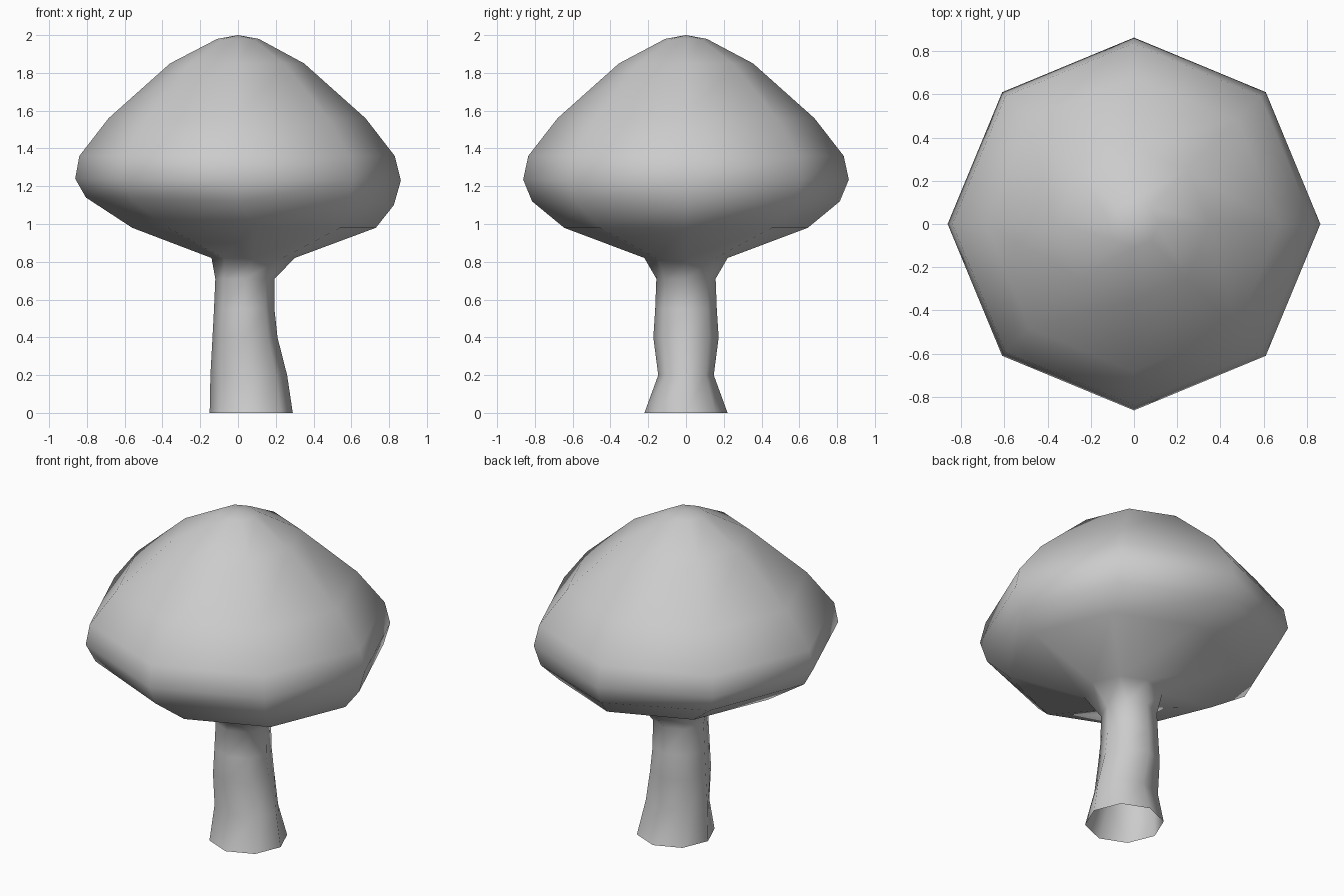
import bpy, bmesh
from math import sin, cos, pi

if "Cube" in bpy.data.objects:
    bpy.data.objects.remove(bpy.data.objects["Cube"])

SIDES = 8


def lofted(name, rings, apex=None):
    """Skin octagonal rings (z, centre x, radius x, radius y, tilt in z)."""
    bm = bmesh.new()
    loops = []
    for z, cx, rx, ry, tilt in rings:
        loops.append([bm.verts.new((cx + rx * cos(a), ry * sin(a), z + tilt * cos(a)))
                      for a in (2 * pi * i / SIDES for i in range(SIDES))])
    for lo, hi in zip(loops, loops[1:]):
        for i in range(SIDES):
            j = (i + 1) % SIDES
            bm.faces.new((lo[i], lo[j], hi[j], hi[i]))
    if apex:
        tip = bm.verts.new(apex)
        top = loops[-1]
        for i in range(SIDES):
            bm.faces.new((top[i], top[(i + 1) % SIDES], tip))
    for f in bm.faces:
        f.smooth = True
    me = bpy.data.meshes.new(name)
    bm.to_mesh(me)
    bm.free()
    ob = bpy.data.objects.new(name, me)
    bpy.context.collection.objects.link(ob)
    return ob


# One continuous skin: open-bottomed leaning stem flaring into the domed cap
lofted("mushroom", [
    # stem
    (0.00, 0.07, 0.22, 0.22, 0),
    (0.20, 0.057, 0.203, 0.147, 0),
    (0.40, 0.037, 0.172, 0.173, 0),
    (0.55, 0.033, 0.160, 0.163, 0),
    (0.71, 0.037, 0.157, 0.157, 0),
    # underside of the cap
    (0.82, 0.08, 0.22, 0.22, 0),
    (0.98, 0.085, 0.645, 0.645, 0),
    (1.12, 0.01, 0.815, 0.815, -0.02),
    # rim and dome
    (1.235, 0.0, 0.862, 0.862, -0.005),
    (1.36, -0.005, 0.835, 0.835, 0),
    (1.56, -0.005, 0.68, 0.68, 0),
    (1.85, -0.005, 0.355, 0.355, 0),
    (1.98, 0.0, 0.11, 0.11, 0),
], apex=(0, 0, 2.0))
